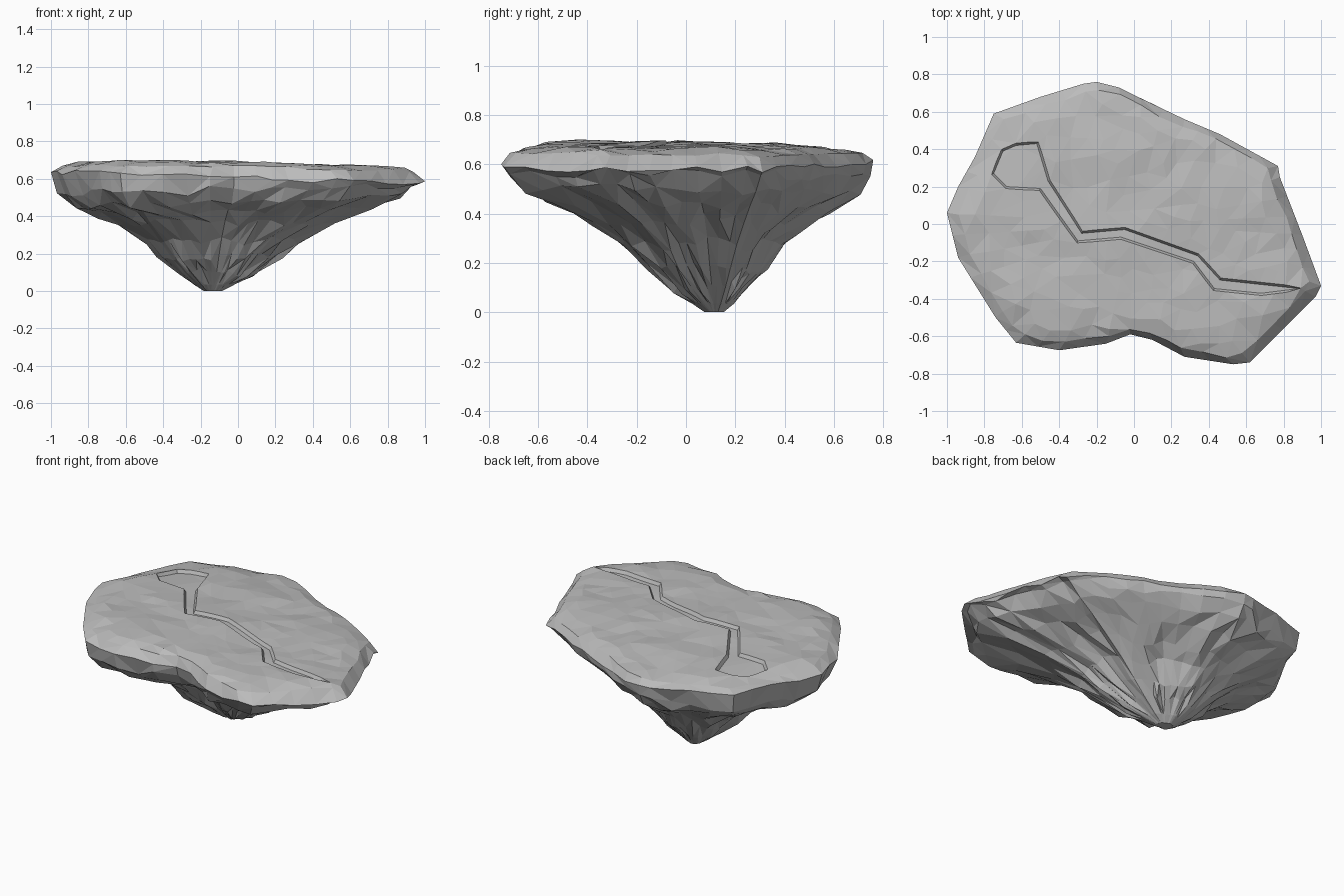
import bpy, bmesh, random
from mathutils import Vector, noise
from mathutils.geometry import delaunay_2d_cdt

random.seed(4)
cube = bpy.data.objects.get("Cube")
if cube:
    bpy.data.objects.remove(cube)

stone = bpy.data.materials.new("grey stone")
stone.use_nodes = True
GREY = (0.5, 0.5, 0.5, 1)
stone.diffuse_color = GREY
stone.node_tree.nodes["Principled BSDF"].inputs["Base Color"].default_value = GREY

# Plan outline of the island
OUTLINE = [(-1, .06), (-.94, .2), (-.85, .36), (-.75, .59), (-.5, .68), (-.27, .75),
           (-.2, .76), (-.08, .73), (.04, .67), (.27, .56), (.46, .48), (.77, .31),
           (.78, .25), (.9, -.06), (1, -.33), (.97, -.39), (.62, -.74), (.53, -.75),
           (.27, -.71), (.1, -.62), (-.02, -.59), (-.15, -.64), (-.4, -.675),
           (-.63, -.635), (-.74, -.5), (-.94, -.18)]
# Underside rings: share of the outline kept, height
UNDERSIDE = [(.05, 0), (.11, .035), (.21, .1), (.32, .18), (.43, .27), (.57, .35),
             (.74, .42), (.89, .48), (.97, .545)]
TIP = Vector((-.14, .12))
# Stream bed: a pool and a winding channel sunk into the top
NORTH = [(-.52, .43), (-.46, .23), (-.28, -.05), (-.05, -.03), (.34, -.17),
         (.46, -.3), (.88, -.345)]
SOUTH = [(.68, -.37), (.43, -.345), (.32, -.2), (-.07, -.07), (-.3, -.09),
         (-.5, .19), (-.68, .2), (-.75, .27), (-.7, .39), (-.63, .42)]
POOL = Vector((-.6, .31))
BED_DEPTH = .02


def refine(points, longest):
    """Split long sides so that the facets stay of similar size."""
    result = []
    for a, b in zip(points, points[1:] + points[:1]):
        a, b = Vector(a), Vector(b)
        n = max(1, round((b - a).length / longest))
        result += [a.lerp(b, i / n) for i in range(n)]
    return result


def widen(points, distance):
    """Move a clockwise loop outward."""
    result = []
    for i, p in enumerate(points):
        along = points[(i + 1) % len(points)] - points[i - 1]
        result.append(p + Vector((-along.y, along.x)).normalized() * distance)
    return result


def loop_edges(start, count):
    return [(start + i, start + (i + 1) % count) for i in range(count)]


def top_height(p):
    wave = noise.noise(Vector((p.x * 3, p.y * 4, 2)))
    return .69 + .014 * wave - .035 * max(0, p.x) - .035 * max(0, p.y)


def wobble(amount):
    return random.uniform(-amount, amount)


# Underside rings, counter-clockwise, from the tip to the rim
rim = refine(OUTLINE[::-1], .11)
n = len(rim)
bm = bmesh.new()
rings = []
for scale, z in UNDERSIDE:
    ring = []
    for p in rim:
        q = TIP.lerp(p, scale)
        bump = noise.noise(Vector((q.x * 5, q.y * 5, z * 7)))
        s = scale * (1 + .13 * bump * (1 - scale * .6) + wobble(.03 * (1 - scale * .5)))
        q = TIP.lerp(p, s)
        lift = (.035 * bump + wobble(.018)) if z > .05 else 0
        tilt = .03 * q.x * scale
        ring.append(bm.verts.new((q.x, q.y, max(0, z + lift + tilt))))
    rings.append(ring)

# Sharp rim and the shoulder above it
rings.append([bm.verts.new((p.x, p.y, .605 - .03 * p.x + wobble(.015))) for p in rim])
shoulder = [p * .94 + Vector((wobble(.01), wobble(.01))) for p in rim]
rings.append([bm.verts.new((p.x, p.y, top_height(p) - .02 + wobble(.004)))
              for p in shoulder])

for low, high in zip(rings, rings[1:]):
    for i in range(n):
        k = (i + 1) % n
        quad = [low[i], low[k], high[k], high[i]]
        # Alternate the diagonals at random for broken facets
        r = random.randint(0, 1)
        quad = quad[r:] + quad[:r]
        bm.faces.new(quad[:3])
        bm.faces.new([quad[0], quad[2], quad[3]])
bm.faces.new(rings[0][::-1])

# Scattered points for the uneven top, kept clear of the stream bed
bed = refine(NORTH + SOUTH, .07)
lip = widen(bed, .012)
scatter = []
for _ in range(900):
    p = random.choice(rim) * (.88 * random.random() ** .5)
    clear_bed = all((p - q).length > .06 for q in bed) and (p - POOL).length > .16
    if clear_bed and all((p - q).length > .07 for q in scatter):
        scatter.append(p)

# Top surface, triangulated around the sunken bed
m = len(bed)
points = shoulder + bed + lip + scatter
edges = loop_edges(0, n) + loop_edges(n, m) + loop_edges(n + m, m)
flat, _, triangles, sources, _, _ = delaunay_2d_cdt(points, edges, [], 1, 1e-5)
top = []
for p, source in zip(flat, sources):
    index = source[0] if source else len(points)
    if index < n:
        top.append(rings[-1][index])
    else:
        z = top_height(p)
        if index < n + m:
            z -= BED_DEPTH
        elif index >= n + 2 * m:
            z += wobble(.006)
        top.append(bm.verts.new((p.x, p.y, z)))
for triangle in triangles:
    bm.faces.new([top[i] for i in triangle])

mesh = bpy.data.meshes.new("rock_island")
bm.to_mesh(mesh)
bm.free()
mesh.materials.append(stone)
island = bpy.data.objects.new("rock_island", mesh)
bpy.context.collection.objects.link(island)
